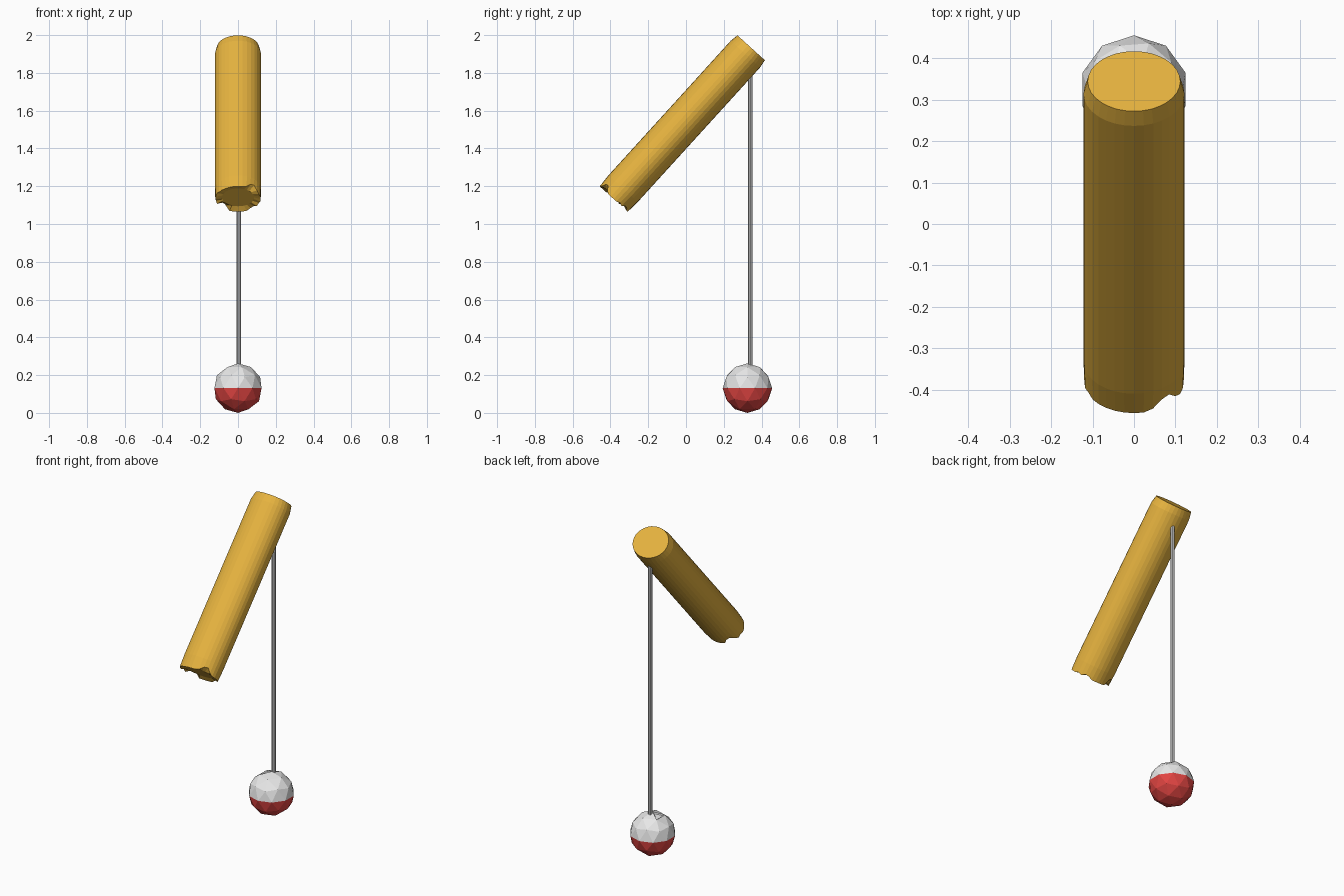
import bpy, bmesh, math
from mathutils import Vector

cube = bpy.data.objects.get("Cube")
if cube:
    bpy.data.objects.remove(cube, do_unlink=True)


def material(name, rgb):
    m = bpy.data.materials.new(name)
    m.use_nodes = True
    m.diffuse_color = (*rgb, 1)
    m.node_tree.nodes["Principled BSDF"].inputs["Base Color"].default_value = (*rgb, 1)
    return m


wood = material("golden wood", (0.79, 0.45, 0.05))
grey = material("line grey", (0.62, 0.62, 0.62))
white = material("float white", (0.8, 0.8, 0.8))
red = material("float red", (0.76, 0.06, 0.055))


def finish(bm, name, mats):
    bmesh.ops.recalc_face_normals(bm, faces=bm.faces)
    me = bpy.data.meshes.new(name)
    bm.to_mesh(me)
    bm.free()
    for m in mats:
        me.materials.append(m)
    ob = bpy.data.objects.new(name, me)
    bpy.context.collection.objects.link(ob)


# Tilted stick: oval rings along its axis, splintered lower rim, chamfered top
SIDES = 32
low, high = Vector((0, -0.383, 1.132)), Vector((0, 0.345, 1.933))
axis = (high - low).normalized()
side = Vector((1, 0, 0))
up = side.cross(axis)
if up.z < 0:
    up = -up
length = (high - low).length
# notch depth of the broken rim, by vertex index counted from +x over the top
notches = {3: 0.012, 4: 0.035, 5: 0.03, 6: 0.008, 14: 0.008, 17: 0.01,
           19: 0.02, 20: 0.045, 21: 0.035, 27: 0.012, 28: 0.015, 30: 0.008}
bm = bmesh.new()
rings = []
# inner floor of the broken end, rim, body, chamfer, top
for d, rx, rv in ((0.012, 0.085, 0.07), (0, 0.12, 0.1), (0.075, 0.122, 0.105),
                  (length - 0.045, 0.122, 0.105), (length, 0.112, 0.098)):
    ring = []
    for i in range(SIDES):
        a = math.tau * i / SIDES
        cut = notches.get(i, 0) if d == 0 else 0
        ring.append(bm.verts.new(low + axis * (d + cut)
                                 + side * rx * math.cos(a) + up * rv * math.sin(a)))
    rings.append(ring)
for r0, r1 in zip(rings, rings[1:]):
    for i in range(SIDES):
        j = (i + 1) % SIDES
        bm.faces.new((r0[i], r0[j], r1[j], r1[i]))
bm.faces.new(rings[0])
bm.faces.new(rings[-1])
finish(bm, "stick", [wood])

# Hanging line
bm = bmesh.new()
bmesh.ops.create_cone(bm, cap_ends=True, segments=8, radius1=0.012, radius2=0.012, depth=1.58)
bmesh.ops.translate(bm, verts=bm.verts, vec=(0.005, 0.341, 1.03))
finish(bm, "hanging_line", [grey])

# Faceted float, red below its equator
bm = bmesh.new()
bmesh.ops.create_icosphere(bm, subdivisions=2, radius=0.131)
for f in bm.faces:
    f.material_index = 1 if f.calc_center_median().z < 0 else 0
# shallow dent near the top
aim = Vector((-0.4, -0.1, 0.91))
dent = max(bm.faces, key=lambda f: f.normal.dot(aim))
bmesh.ops.inset_individual(bm, faces=[dent], thickness=0.01, depth=-0.006)
bmesh.ops.translate(bm, verts=bm.verts, vec=(0, 0.325, 0.131))
finish(bm, "float_ball", [white, red])
